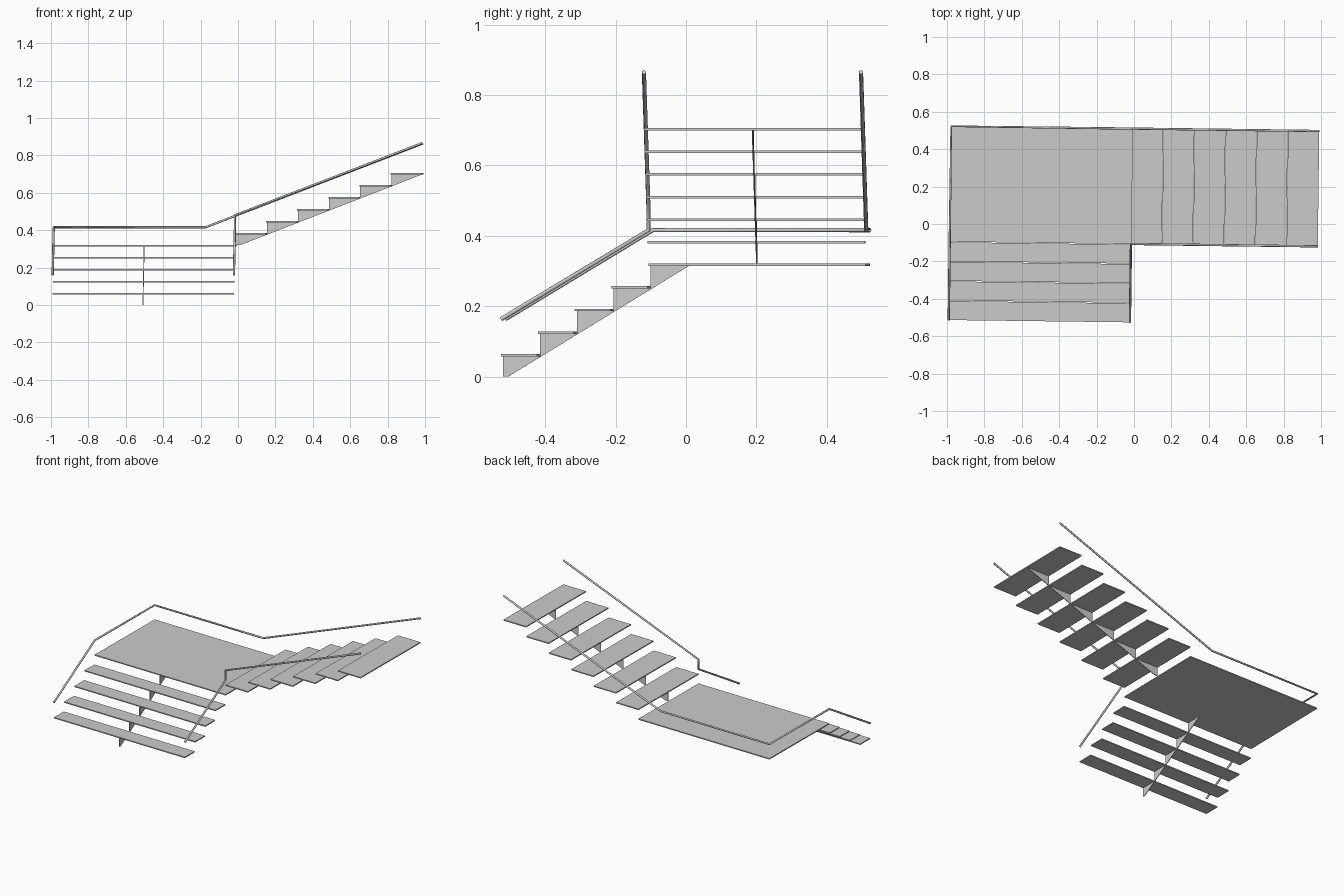
import bpy, bmesh

if "Cube" in bpy.data.objects:
    bpy.data.objects.remove(bpy.data.objects["Cube"])

TURN = -0.0128            # whole stair is turned slightly about z
RISE, THICK = 0.0642, 0.007
X0, X1, X2 = -0.984, -0.015, 0.984      # left edge, inner corner, right edge
Y0, Y1, Y2 = -0.526, -0.107, 0.510      # front edge, inner corner, back edge
RUN_A = (Y1 - Y0) / 4     # lower flight going
RUN_B = (X2 - X1) / 6     # upper flight going


def place(name, data):
    ob = bpy.data.objects.new(name, data)
    ob.rotation_euler.z = TURN
    bpy.context.collection.objects.link(ob)
    return ob


def slab(name, xa, xb, ya, yb, top):
    me = bpy.data.meshes.new(name)
    bm = bmesh.new()
    bmesh.ops.create_cube(bm, size=1)
    bmesh.ops.scale(bm, vec=(xb - xa, yb - ya, THICK), verts=bm.verts)
    bmesh.ops.translate(bm, vec=((xa + xb) / 2, (ya + yb) / 2, top - THICK / 2), verts=bm.verts)
    bm.to_mesh(me)
    bm.free()
    return place(name, me)


def stringer(name, start, run, base, steps, offset, to_world, width=0.004):
    """Saw-tooth plate: a stepped top edge and a straight sloping underside."""
    prof = [(start + offset, base), (start, base)]
    for i in range(steps):
        z = base + (i + 1) * RISE - THICK
        prof += [(start + i * run, z), (start + (i + 1) * run, z)]
    prof[-1] = (start + offset + (steps * RISE - THICK) * run / RISE, prof[-1][1])
    if prof[-1][0] > X2:
        prof[-1] = (X2, prof[-1][1])
    me = bpy.data.meshes.new(name)
    bm = bmesh.new()
    face = bm.faces.new([bm.verts.new(to_world(a, z, -width / 2)) for a, z in prof])
    ext = bmesh.ops.extrude_face_region(bm, geom=[face], use_keep_orig=True)
    shift = [q - p for p, q in zip(to_world(0, 0, -width / 2), to_world(0, 0, width / 2))]
    bmesh.ops.translate(bm, vec=shift,
                        verts=[g for g in ext["geom"] if isinstance(g, bmesh.types.BMVert)])
    bmesh.ops.recalc_face_normals(bm, faces=bm.faces)
    bm.to_mesh(me)
    bm.free()
    return place(name, me)


def rail(name, pts):
    cu = bpy.data.curves.new(name, "CURVE")
    cu.dimensions = "3D"
    cu.bevel_depth = 0.006
    cu.bevel_resolution = 2
    cu.use_fill_caps = True
    sp = cu.splines.new("POLY")
    sp.points.add(len(pts) - 1)
    for p, co in zip(sp.points, pts):
        p.co = (*co, 1)
    return place(name, cu)


# lower flight treads, rising toward the back
for i in range(4):
    y = Y0 + i * RUN_A
    slab(f"lower_tread_{i + 1}", X0, X1, y, y + RUN_A - 0.003, RISE * (i + 1))

# corner landing
LAND = RISE * 5
slab("landing", X0, X1, Y1, Y2, LAND)

# upper flight treads, rising to the right
for i in range(6):
    x = X1 + i * RUN_B
    slab(f"upper_tread_{i + 1}", x, x + RUN_B - (0.002 if i < 5 else 0), Y1, Y2, LAND + RISE * (i + 1))

# central saw-tooth stringers
xm, ym = (X0 + X1) / 2 - 0.002, (Y1 + Y2) / 2
stringer("lower_stringer", Y0, RUN_A, 0, 5, 0.015, lambda a, z, w: (xm + w, a, z))
stringer("upper_stringer", X1, RUN_B, LAND, 6, 0.025, lambda a, z, w: (a, ym + w, z))

# handrails along both edges
LOW, MID, HIGH = 0.163, 0.416, 0.865
rail("outer_handrail", [(X0, Y0, LOW), (X0, Y1, MID), (X0, Y2, MID),
                        (-0.18, Y2, MID), (X2, Y2, HIGH)])
rail("inner_handrail", [(X1, Y0, LOW), (X1, Y1, MID), (X1, Y1, 0.481), (X2, Y1, HIGH)])
